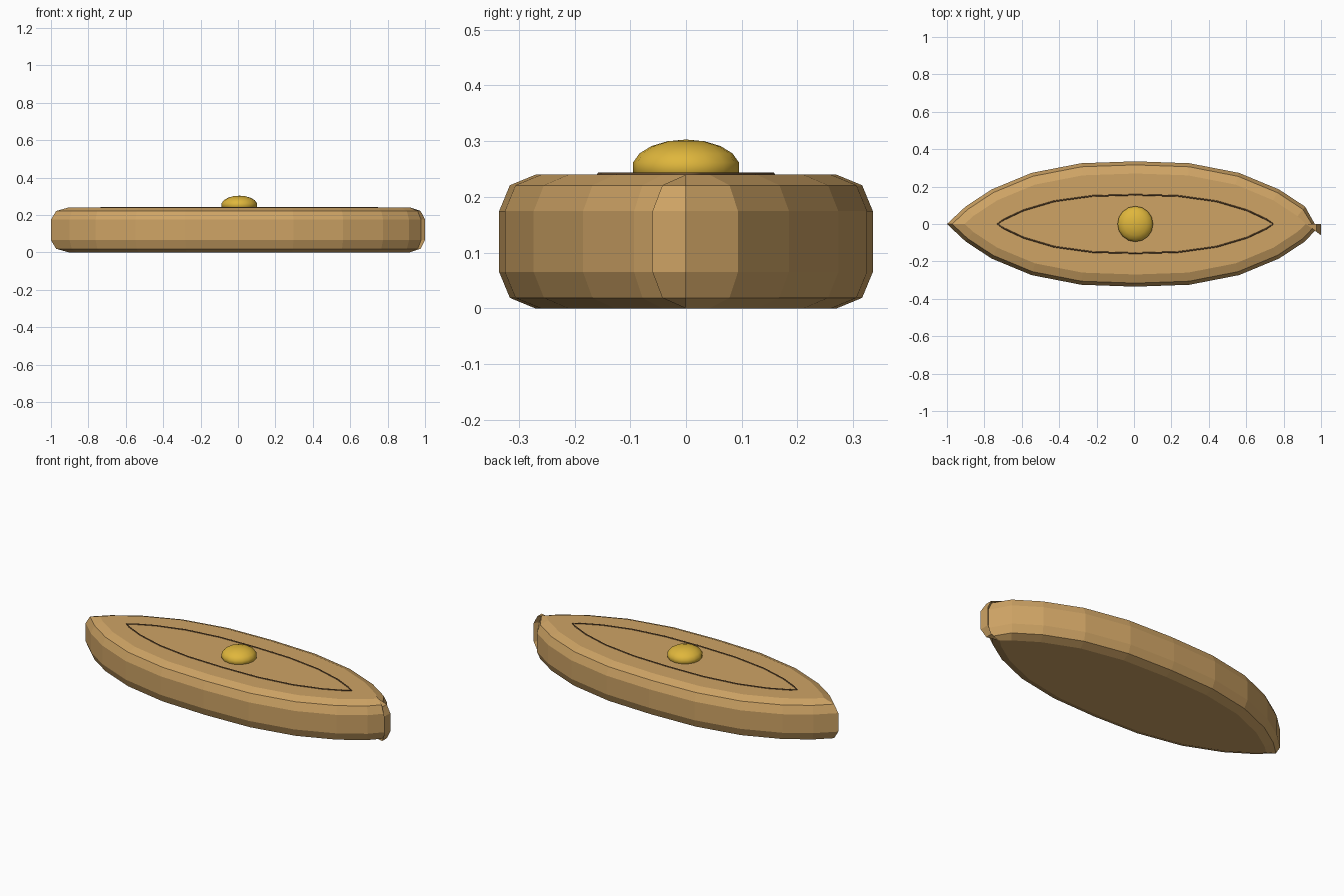
import bpy, bmesh, math
from mathutils import Vector

if "Cube" in bpy.data.objects:
    bpy.data.objects.remove(bpy.data.objects["Cube"])

CX = 0.007  # centre of the lens shape


def material(name, rgb):
    m = bpy.data.materials.new(name)
    m.diffuse_color = (*rgb, 1)
    m.use_nodes = True
    m.node_tree.nodes["Principled BSDF"].inputs["Base Color"].default_value = m.diffuse_color
    return m


wood = material("light wood", (0.62, 0.37, 0.13))
dark = material("dark brown", (0.14, 0.075, 0.03))
gold = material("gold", (0.74, 0.47, 0.045))


def lens(half_len, half_wid):
    """Counter-clockwise 20-sided pointed oval, starting at the right tip."""
    rise = [0, 0.155, 0.47, 0.78, 0.963, 1]
    pts = []
    for i in range(20):
        a = math.radians(18 * i)
        k = i % 10
        y = rise[min(k, 10 - k)] * (1 if i < 10 else -1)
        pts.append(Vector((CX + half_len * math.cos(a), half_wid * y)))
    return pts


def add_object(name, bm, mat):
    me = bpy.data.meshes.new(name)
    bm.to_mesh(me)
    bm.free()
    me.materials.append(mat)
    ob = bpy.data.objects.new(name, me)
    bpy.context.collection.objects.link(ob)
    return ob


# Body: pointed oval slab with a rounded rim pushed outwards
base = lens(0.912, 0.27)
offsets = []
for i, p in enumerate(base):
    d1 = (p - base[i - 1]).normalized()
    d2 = (base[(i + 1) % 20] - p).normalized()
    n1, n2 = Vector((d1.y, -d1.x)), Vector((d2.y, -d2.x))
    m = (n1 + n2).normalized()
    offsets.append(m * (0.065 / m.dot(n1)))
# the outline's start and end meet at the right tip in a small folded flap
offsets[0] = Vector((0.081, -0.06))
base.append(base[0].copy())
offsets.append(Vector((0.081, 0)))

profile = [(0, 0), (0.707, 0.019), (1, 0.065), (1, 0.175), (0.707, 0.221), (0, 0.24)]
bm = bmesh.new()
rings = [[bm.verts.new((*(p + o * f), z)) for p, o in zip(base, offsets)] for f, z in profile]
n = len(base)
for lo, hi in zip(rings, rings[1:]):
    for i in range(n):
        j = (i + 1) % n
        bm.faces.new((lo[i], lo[j], hi[j], hi[i]))
bm.faces.new(rings[0][-2::-1])
bm.faces.new(rings[-1][:-1])
bmesh.ops.remove_doubles(bm, verts=bm.verts, dist=1e-5)
add_object("body", bm, wood)

# Inlay line: thin tube following a smaller pointed oval on the top
cu = bpy.data.curves.new("inlay_line", 'CURVE')
cu.dimensions = '3D'
cu.bevel_depth = 0.004
cu.bevel_resolution = 1
pts = lens(0.738, 0.156)
sp = cu.splines.new('POLY')
sp.points.add(len(pts) - 1)
for q, p in zip(sp.points, pts):
    q.co = (p.x, p.y, 0.24, 1)
sp.use_cyclic_u = True
cu.materials.append(dark)
bpy.context.collection.objects.link(bpy.data.objects.new("inlay_line", cu))

# Centre stud: flattened ball
bm = bmesh.new()
bmesh.ops.create_uvsphere(bm, u_segments=16, v_segments=9, radius=1)
for v in bm.verts:
    v.co = (CX + v.co.x * 0.0965, v.co.y * 0.0965, 0.253 + v.co.z * 0.05)
for f in bm.faces:
    f.smooth = True
add_object("centre_stud", bm, gold)
